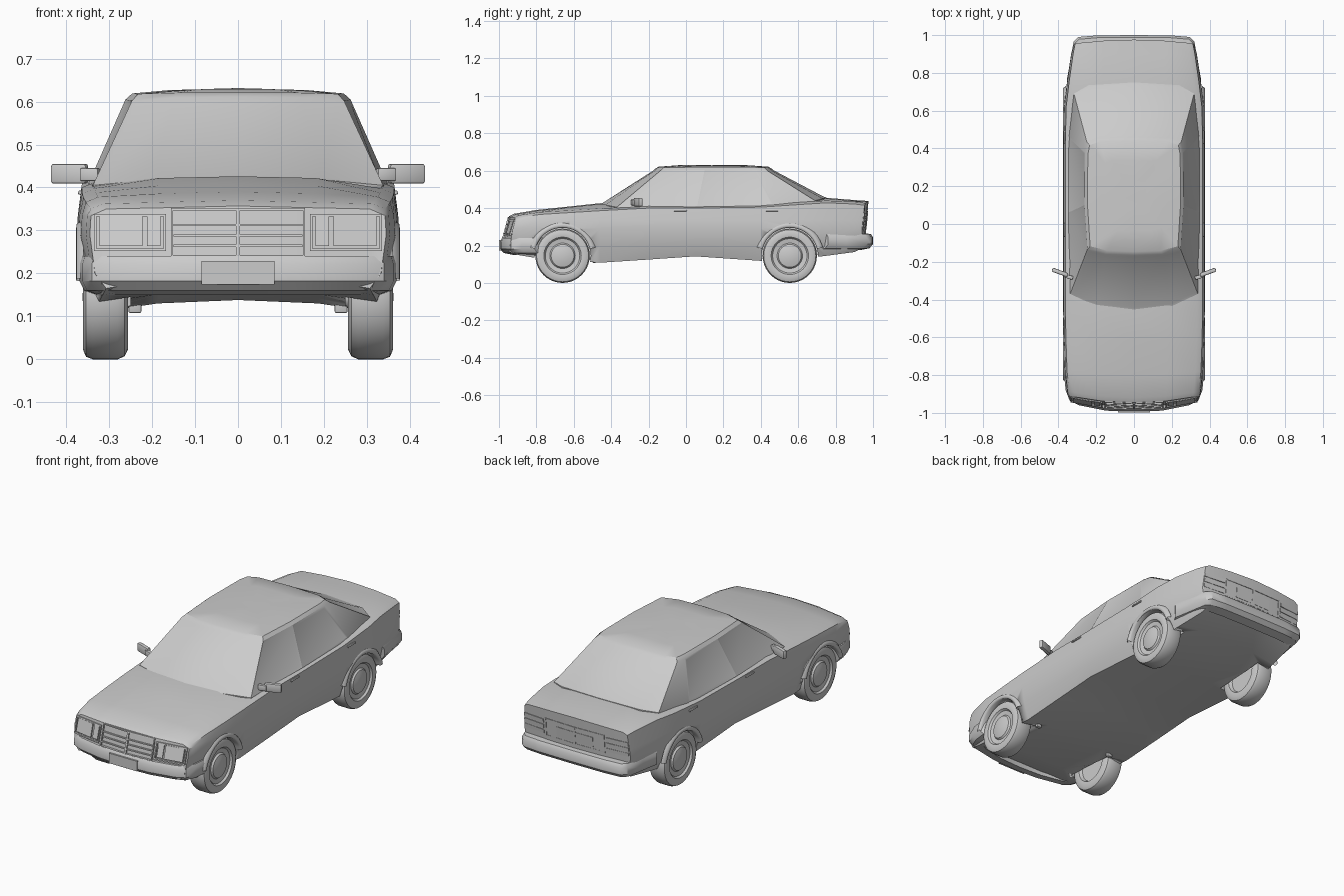
import bpy, bmesh, math
from mathutils import Matrix

cube = bpy.data.objects.get("Cube")
if cube:
    bpy.data.objects.remove(cube, do_unlink=True)

grey = bpy.data.materials.new("plain grey")
grey.use_nodes = True
COLOUR = (0.6, 0.6, 0.6, 1)
grey.diffuse_color = COLOUR
grey.node_tree.nodes["Principled BSDF"].inputs["Base Color"].default_value = COLOUR


def finish(bm, name, angle=35):
    """Turn a bmesh into a shaded object."""
    bmesh.ops.recalc_face_normals(bm, faces=bm.faces)
    mesh = bpy.data.meshes.new(name)
    bm.to_mesh(mesh)
    bm.free()
    mesh.materials.append(grey)
    obj = bpy.data.objects.new(name, mesh)
    bpy.context.collection.objects.link(obj)
    bpy.ops.object.select_all(action="DESELECT")
    obj.select_set(True)
    bpy.context.view_layer.objects.active = obj
    bpy.ops.object.shade_smooth_by_angle(angle=math.radians(angle))
    return obj


def ring(half):
    """Close a half outline by mirroring it across x = 0."""
    return half + [(-x, y, z) for x, y, z in half[-2:0:-1]]


def loft(rings, strip_caps=False):
    bm = bmesh.new()
    rows = [[bm.verts.new(p) for p in r] for r in rings]
    n = len(rows[0])
    bands = [[bm.faces.new((a[i], a[(i + 1) % n], b[(i + 1) % n], b[i])) for i in range(n)]
             for a, b in zip(rows, rows[1:])]
    for row in (rows[0], rows[-1]):
        if not strip_caps:
            bm.faces.new(row)
            continue
        h = n // 2                      # vertical strips keep the bowed ends curved
        for i in range((h - 1) // 2):
            ids = (i, i + 1, h - i - 1, h - i)
            bm.faces.new([row[k] for k in ids])
            bm.faces.new([row[(n - k) % n] for k in ids])
    return bm, bands


def lathe(profile, centre, start=0.0, sweep=math.tau, steps=40):
    """Spin an (x, radius) profile about the axle."""
    bm = bmesh.new()
    vs = [bm.verts.new((x, r, 0)) for x, r in profile]
    es = [bm.edges.new(pair) for pair in zip(vs, vs[1:])]
    bmesh.ops.rotate(bm, verts=vs, cent=(0, 0, 0), matrix=Matrix.Rotation(start, 3, "X"))
    bmesh.ops.spin(bm, geom=vs + es, cent=(0, 0, 0), axis=(1, 0, 0), angle=sweep, steps=steps)
    bmesh.ops.remove_doubles(bm, verts=bm.verts, dist=1e-4)
    bmesh.ops.translate(bm, verts=bm.verts, vec=centre)
    return bm


def mirrored(bm):
    geom = bm.verts[:] + bm.edges[:] + bm.faces[:]
    copy = bmesh.ops.duplicate(bm, geom=geom)["geom"]
    for v in copy:
        if isinstance(v, bmesh.types.BMVert):
            v.co.x *= -1
    bmesh.ops.reverse_faces(bm, faces=[f for f in copy if isinstance(f, bmesh.types.BMFace)])
    return bm


def box(name, centre, size, turn=(0, 0, 0), bevel=0.004):
    """A bevelled box and its mirror twin."""
    bm = bmesh.new()
    bmesh.ops.create_cube(bm, size=1)
    bmesh.ops.scale(bm, vec=size, verts=bm.verts)
    bmesh.ops.bevel(bm, geom=bm.edges[:], offset=bevel, segments=2, affect="EDGES", profile=0.5)
    for a, axis in zip(turn, "XYZ"):
        bmesh.ops.rotate(bm, verts=bm.verts, cent=(0, 0, 0), matrix=Matrix.Rotation(a, 3, axis))
    bmesh.ops.translate(bm, verts=bm.verts, vec=centre)
    return finish(mirrored(bm), name)


# Main body, lofted from nose to tail
def section(y, w, zb, zs, zt, bow=0, lean=0):
    pts = [(0, zb + .03), (.5, zb + .022), (.89, zb), (.965, .2), (1, .29),
           (.992, .335), (.968, zs), (.89, zs + .012), (.48, zt - .004), (0, zt)]
    return ring([(x * w, y + bow * x * x + lean * (max(z, .25) - .36), z) for x, z in pts])


STATIONS = [
    (-.945, .345, .165, .338, .357, .04, .3), (-.92, .354, .15, .35, .37, .035, .1),
    (-.8, .366, .13, .366, .39, .02), (-.62, .372, .12, .376, .409),
    (-.46, .375, .108, .386, .426), (-.2, .376, .125, .4, .42),
    (.05, .376, .142, .4, .415), (.4, .376, .118, .405, .42), (.62, .371, .13, .42, .45),
    (.75, .355, .145, .428, .455), (.9, .333, .165, .422, .443), (.968, .322, .185, .415, .438, -.02, .1)]
bm, _ = loft([section(*s) for s in STATIONS], strip_caps=True)
body = finish(bm, "body", 32)

# Wheels, arch lips and wheel wells
TYRE = [(.275, 0), (.275, .085), (.258, .094), (.256, .122), (.264, .138), (.28, .145), (.338, .145),
        (.354, .139), (.361, .122), (.358, .1), (.348, .092), (.344, .068), (.353, .061), (.36, .035), (.362, 0)]
LIP = [(.345, .15), (.37, .15), (.377, .156), (.376, .17), (.36, .182)]
WELL = [(.25, 0), (.25, .151), (.5, .151), (.5, 0)]
for end, y in (("front", -.66), ("rear", .555)):
    centre = (0, y, .145)
    finish(mirrored(lathe(TYRE, centre)), end + "_wheels")
    finish(mirrored(lathe(LIP, centre, .25, math.pi - .5, 20)), end + "_arch_lips", 60)
    cutter = finish(mirrored(lathe(WELL, centre)), end + "_well_cutter")
    cutter.hide_render = True
    mod = body.modifiers.new("wells", "BOOLEAN")
    mod.operation, mod.solver, mod.object = "DIFFERENCE", "EXACT", cutter
    bpy.context.view_layer.objects.active = body
    bpy.ops.object.modifier_apply(modifier=mod.name)
    bpy.data.objects.remove(cutter, do_unlink=True)

# Cabin: belt ring up to roof ring, with recessed glass
BELT = [(0, -.455, .425), (.2, -.435, .418), (.338, -.37, .405), (.348, .06, .41),
        (.346, .47, .412), (.318, .69, .44), (.24, .735, .452), (0, .75, .457)]
ROOF = [(0, -.165, .611), (.15, -.16, .609), (.247, -.135, .602), (.262, .1, .605),
        (.26, .38, .604), (.25, .435, .6), (.19, .455, .606), (0, .46, .61)]


def shrink(s, z):
    return [(x * s, .15 + (y - .15) * s, z + (h - .605) * .4) for x, y, h in ROOF]


rings = [[(x, y, .37) for x, y, z in BELT], BELT, ROOF,
         shrink(.94, .619), shrink(.6, .627), shrink(.25, .629)]
bm, bands = loft([ring(r) for r in rings])
glass = bands[1]
bmesh.ops.recalc_face_normals(bm, faces=bm.faces)
for group in ([0, 1, -1, -2], [2], [-3], [3], [-4], [5, 6, -6, -7]):
    bmesh.ops.inset_region(bm, faces=[glass[i] for i in group], thickness=.012, depth=-.003,
                           use_even_offset=True)
finish(bm, "cabin", 30)


# Bumpers wrapping each end
def bumper(name, path, z0, z1):
    full = [(-x, y) for x, y in path[:0:-1]] + path
    rows = []
    for x, y in full:
        ix, iy = x * .9, y * .93
        rows.append([(ix, iy, z0 - .01), (x * .97, y * .98, z0), (x, y, z0 + .022),
                     (x, y, z1 - .018), (x * .985, y * .988, z1), (ix, iy, z1 + .004)])
    return finish(loft(rows)[0], name)


bumper("front_bumper", [(0, -.995), (.15, -.988), (.29, -.96), (.34, -.935), (.362, -.88), (.369, -.81)], .16, .24)
bumper("rear_bumper", [(0, 1), (.2, .998), (.295, .99), (.32, .965), (.338, .86), (.356, .76)], .185, .262)


# Thin plates that follow the bowed nose and tail
def nose(x, z, out):
    return -.945 + .3 * (max(z, .25) - .36) + .04 * (x / .345) ** 2 - out


def tail(x, z, out):
    return .968 - .02 * (x / .322) ** 2 + .1 * (z - .36) + out


def plate(name, surface, x0, x1, z0, z1, out):
    corners = [(x0, z0), (x1, z0), (x1, z1), (x0, z1)]
    bm, _ = loft([[(x, surface(x, z, d), z) for x, z in corners] for d in (-.004, out)])
    return finish(mirrored(bm), name)


def frame(name, surface, x0, x1, z0, z1, t, out):
    for part, a, b, c, d in (("bottom", x0, x1, z0, z0 + t), ("top", x0, x1, z1 - t, z1),
                             ("inner", x0, x0 + t, z0, z1), ("outer", x1 - t, x1, z0, z1)):
        plate(name + "_" + part, surface, a, b, c, d, out)


frame("headlight_frame", nose, .168, .335, .252, .338, .006, .005)
plate("headlight_lens", nose, .222, .322, .264, .332, .005)
plate("fog_lens", nose, .18, .212, .264, .332, .002)
frame("grille_frame", nose, 0, .156, .238, .352, .005, .005)
for i in range(3):
    z = .262 + i * .024
    plate("grille_slat", nose, 0, .15, z, z + .005, .003)
plate("front_number_plate", lambda x, z, d: -.994 - d, 0, .085, .174, .229, .005)
for i in range(3):
    z = .295 + i * .03
    plate("tail_light_rib", tail, .19, .316, z, z + .02, .005)
frame("number_plate_surround", tail, 0, .18, .285, .385, .006, .004)
plate("rear_number_plate", tail, 0, .11, .3, .355, .003)

# Mirrors, handles and small trim
box("mirror_housings", (.392, -.256, .432), (.088, .022, .046), (0, 0, .35), .006)
box("mirror_stalks", (.345, -.28, .43), (.045, .02, .03), (0, 0, .3))
for label, y in (("front", -.03), ("rear", .46)):
    box(label + "_door_handles", (.367, y, .388), (.01, .07, .01), (0, -.2, 0), .003)
box("mud_flaps", (.24, -.49, .125), (.03, .02, .035))
